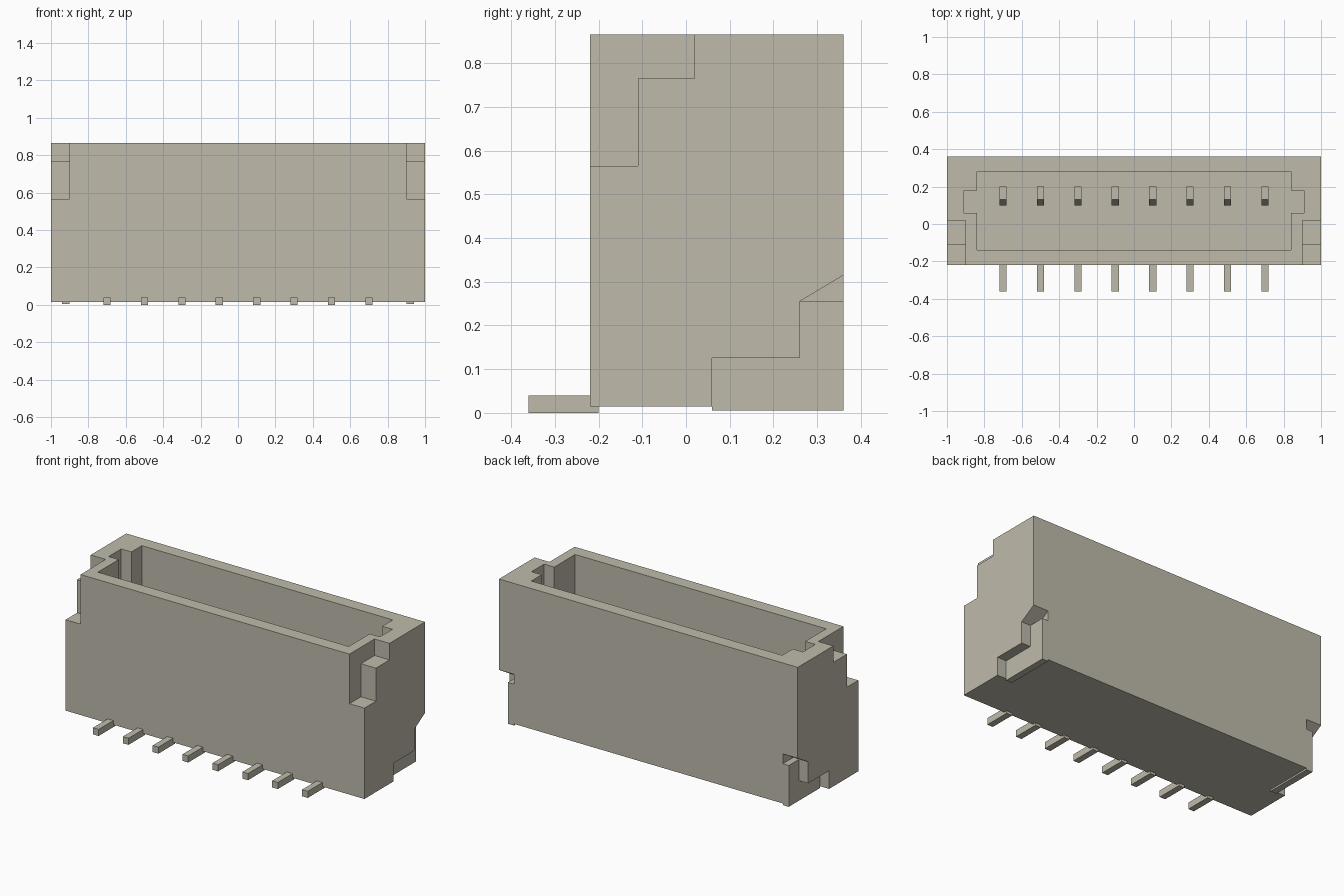
import bpy, bmesh
from mathutils import Vector

cube = bpy.data.objects.get("Cube")
if cube:
    bpy.data.objects.remove(cube, do_unlink=True)

mat = bpy.data.materials.new("warm_grey")
COLOR = (0.52, 0.50, 0.41, 1)
mat.diffuse_color = COLOR
mat.use_nodes = True
mat.node_tree.nodes["Principled BSDF"].inputs["Base Color"].default_value = COLOR


def prism(name, pts, axis, lo, hi):
    """Extrude a 2D profile: axis 'x' takes (y, z) points, axis 'z' takes (x, y)."""
    bm = bmesh.new()
    place = (lambda a, b: (lo, a, b)) if axis == "x" else (lambda a, b: (a, b, lo))
    face = bm.faces.new([bm.verts.new(place(*p)) for p in pts])
    ext = bmesh.ops.extrude_face_region(bm, geom=[face])
    move = Vector((hi - lo, 0, 0)) if axis == "x" else Vector((0, 0, hi - lo))
    bmesh.ops.translate(bm, vec=move, verts=[v for v in ext["geom"] if isinstance(v, bmesh.types.BMVert)])
    bmesh.ops.recalc_face_normals(bm, faces=bm.faces)
    me = bpy.data.meshes.new(name)
    bm.to_mesh(me)
    bm.free()
    me.materials.append(mat)
    ob = bpy.data.objects.new(name, me)
    bpy.context.collection.objects.link(ob)
    return ob


def rect(a0, b0, a1, b1):
    return [(a0, b0), (a1, b0), (a1, b1), (a0, b1)]


def x_span(side, inner, outer):
    return sorted((side * inner, side * outer))


# Housing block and the shapes cut out of it
housing = prism("housing", rect(-1, -0.22, 1, 0.36), "z", 0.015, 0.865)
cutters = []

# Open cavity with a keyway at each end
half = [(0.84, -0.14), (0.84, 0.06), (0.908, 0.06), (0.908, 0.18), (0.84, 0.18), (0.84, 0.28)]
cavity = half + [(-x, y) for x, y in reversed(half)]
cutters.append(prism("cavity_cutter", cavity, "z", 0.2, 1.0))

# Stepped notches at the upper front corners, recesses for the tabs at the lower back
upper = [(-0.3, 0.565), (-0.11, 0.565), (-0.11, 0.765), (0.02, 0.765), (0.02, 1.0), (-0.3, 1.0)]
lower = [(0.06, -0.1), (0.46, -0.1), (0.46, 0.375), (0.26, 0.255), (0.26, 0.125), (0.06, 0.125)]
for s in (-1, 1):
    cutters.append(prism("upper_notch_cutter", upper, "x", *x_span(s, 0.90, 1.1)))
    cutters.append(prism("tab_recess_cutter", lower, "x", *x_span(s, 0.90, 1.1)))

for c in cutters:
    mod = housing.modifiers.new(c.name, "BOOLEAN")
    mod.operation = "DIFFERENCE"
    mod.solver = "EXACT"
    mod.object = c

# Bake the cuts and drop the cutters
deps = bpy.context.evaluated_depsgraph_get()
baked = bpy.data.meshes.new_from_object(housing.evaluated_get(deps))
housing.modifiers.clear()
housing.data = baked
for c in cutters:
    bpy.data.objects.remove(c, do_unlink=True)

# L-shaped solder tabs at both ends
tab = [(0.06, 0.005), (0.36, 0.005), (0.36, 0.255), (0.26, 0.255), (0.26, 0.125), (0.06, 0.125)]
for s, label in ((1, "left"), (-1, "right")):
    prism(f"solder_tab_{label}", tab, "x", *x_span(s, 0.90, 0.94))

# Eight contacts: an upright blade with a sloped tip, and a flat tail in front
blade = [(0.10, 0.19), (0.20, 0.19), (0.20, 0.62), (0.13, 0.62), (0.10, 0.52)]
for i in range(8):
    x = -0.7 + 0.2 * i
    prism(f"contact_blade_{i + 1}", blade, "x", x - 0.019, x + 0.019)
    prism(f"contact_tail_{i + 1}", rect(-0.36, 0.0, -0.20, 0.04), "x", x - 0.019, x + 0.019)
